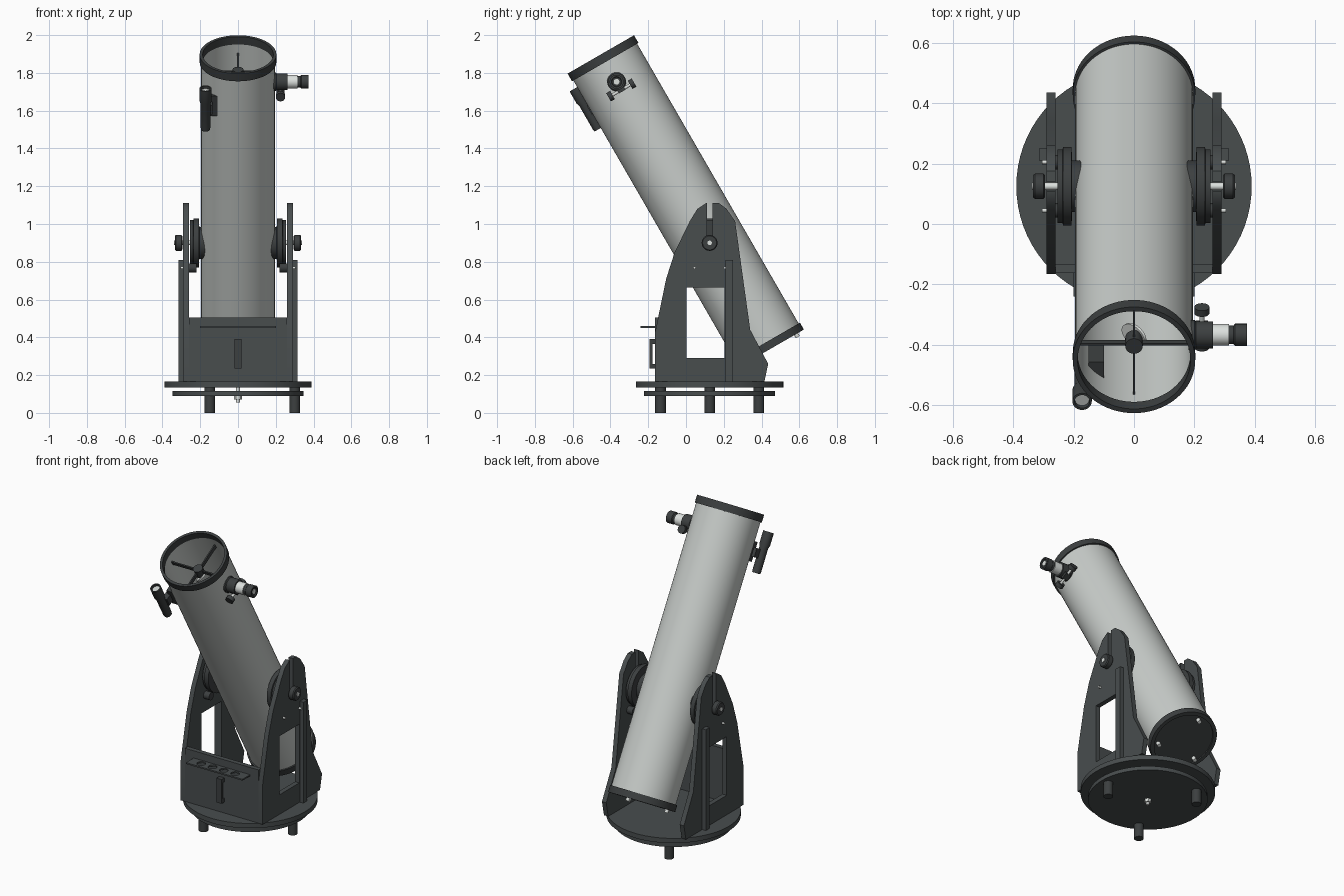
import bpy, bmesh
from math import pi, cos, sin, radians
from mathutils import Matrix, Vector

cube = bpy.data.objects.get("Cube")
if cube:
    bpy.data.objects.remove(cube, do_unlink=True)


def material(name, r, g, b):
    m = bpy.data.materials.new(name)
    m.use_nodes = True
    m.diffuse_color = (r, g, b, 1)
    m.node_tree.nodes["Principled BSDF"].inputs["Base Color"].default_value = (r, g, b, 1)
    return m


TUBE = material("pale grey tube", 0.58, 0.61, 0.59)
BOARD = material("charcoal board", 0.065, 0.074, 0.076)
BLACK = material("black plastic", 0.045, 0.05, 0.051)
METAL = material("bright metal", 0.72, 0.75, 0.73)
WORLD = Matrix.Identity(4)
PIVOT = Vector((0, 0.125, 0.9))
# Tube space: z runs along the optical axis, origin at the altitude pivot
AXIS = Matrix.Translation(PIVOT) @ Matrix.Rotation(radians(30), 4, 'X')
parts = []


def finish(bm, name, mat, matrix):
    bm.transform(matrix)
    bmesh.ops.recalc_face_normals(bm, faces=bm.faces)
    mesh = bpy.data.meshes.new(name)
    bm.to_mesh(mesh)
    bm.free()
    mesh.materials.append(mat)
    ob = bpy.data.objects.new(name, mesh)
    bpy.context.collection.objects.link(ob)
    parts.append(ob)
    return ob


def lathe(name, profile, mat, matrix=WORLD, seg=32, ring=False):
    """Turn (radius, height) points about z; ring closes the profile, otherwise cap the ends."""
    bm = bmesh.new()
    loops = [[bm.verts.new((r * cos(2 * pi * i / seg), r * sin(2 * pi * i / seg), h))
              for i in range(seg)] for r, h in profile]
    pairs = list(zip(loops, loops[1:]))
    if ring:
        pairs.append((loops[-1], loops[0]))
    else:
        bm.faces.new(loops[0])
        bm.faces.new(loops[-1])
    for a, b in pairs:
        for i in range(seg):
            j = (i + 1) % seg
            bm.faces.new((a[i], a[j], b[j], b[i]))
    return finish(bm, name, mat, matrix)


def rod(name, r, h0, h1, mat, matrix=WORLD, seg=32):
    return lathe(name, [(r, h0), (r, h1)], mat, matrix, seg)


def box(name, lo, hi, mat, matrix=WORLD):
    bm = bmesh.new()
    bmesh.ops.create_cube(bm, size=1)
    for v in bm.verts:
        v.co = [lo[k] if v.co[k] < 0 else hi[k] for k in range(3)]
    return finish(bm, name, mat, matrix)


def plate(name, loops, depth, mat, matrix):
    """Flat plate from an outline and hole loops, thickened along z."""
    bm = bmesh.new()
    edges = []
    for pts in loops:
        vs = [bm.verts.new((x, y, 0)) for x, y in pts]
        edges += [bm.edges.new((vs[i - 1], vs[i])) for i in range(len(vs))]
    bmesh.ops.triangle_fill(bm, edges=edges, use_beauty=True, normal=(0, 0, 1))
    out = bmesh.ops.extrude_face_region(bm, geom=bm.faces[:], use_keep_orig=True)
    moved = [g for g in out["geom"] if isinstance(g, bmesh.types.BMVert)]
    bmesh.ops.translate(bm, verts=moved, vec=(0, 0, depth))
    return finish(bm, name, mat, matrix)


def rect(x0, x1, y0, y1):
    return [(x0, y0), (x1, y0), (x1, y1), (x0, y1)]


def sideways(x, y, z, side=1):
    """Matrix that points z along +x or -x from a location."""
    return Matrix.Translation((x, y, z)) @ Matrix.Rotation(side * pi / 2, 4, 'Y')


# Ground board, turntable, feet and centre bolt
base = Matrix.Translation((0, PIVOT.y, 0))
rod("turntable", 0.39, 0.135, 0.165, BOARD, base, 72)
rod("ground_board", 0.347, 0.09, 0.115, BOARD, base, 72)
for i in range(3):
    a = 2 * pi * i / 3
    rod("foot", 0.028, 0, 0.135, BLACK, base @ Matrix.Translation((0.3 * cos(a), 0.3 * sin(a), 0)))
rod("centre_bolt", 0.01, 0.055, 0.136, METAL, base, 16)
rod("centre_nut", 0.02, 0.07, 0.09, METAL, base, 6)

# Rocker box sides, bearings, rollers and tension knobs
outline = [(-0.165, 0.165), (-0.165, 0.42), (-0.105, 0.71), (-0.06, 0.85), (0.02, 1.015),
           (0.06, 1.08), (0.105, 1.11), (0.11, 1.11), (0.11, 0.9), (0.14, 0.9), (0.14, 1.11),
           (0.175, 1.11), (0.215, 1.08), (0.26, 1.015), (0.34, 0.44), (0.435, 0.26), (0.415, 0.165)]
window = rect(0.003, 0.205, 0.29, 0.665)
for s in (1, -1):
    x0 = 0.26 if s > 0 else -0.29
    upright = Matrix(((0, 0, 1, x0), (1, 0, 0, 0), (0, 1, 0, 0), (0, 0, 0, 1)))
    plate("side_board", [outline, window], 0.03, BOARD, upright)
    xs = sorted((s * 0.29, s * 0.315))
    box("side_stiffener", (xs[0], 0.21, 0.165), (xs[1], 0.25, 0.81), BOARD)
    hub = sideways(0, PIVOT.y, PIVOT.z, s)
    lathe("altitude_bearing", [(0.085, 0.17), (0.085, 0.205), (0.13, 0.207), (0.13, 0.235),
                               (0.122, 0.237), (0.122, 0.253)], BLACK, hub, 48)
    rod("altitude_shaft", 0.012, 0.25, 0.338, METAL, hub, 16)
    lathe("tension_knob", [(0.036, 0.295), (0.042, 0.3), (0.042, 0.328), (0.037, 0.334)], BLACK, hub)
    for y in (0.045, 0.205):
        at = sideways(0, y, 0.768, s)
        rod("bearing_roller", 0.024, 0.22, 0.26, BLACK, at, 24)
        rod("roller_screw", 0.007, 0.255, 0.305, METAL, at, 12)

# Front board, handle and eyepiece tray
box("front_board", (-0.26, -0.163, 0.165), (0.26, -0.133, 0.505), BOARD)
box("handle_grip", (-0.018, -0.192, 0.235), (0.018, -0.178, 0.39), BLACK)
for z in (0.235, 0.365):
    box("handle_post", (-0.018, -0.18, z), (0.018, -0.16, z + 0.025), BLACK)
holes = [[(cx + 0.026 * cos(pi * i / 12), -0.2 + 0.026 * sin(pi * i / 12)) for i in range(24)]
         for cx in (-0.12, -0.04, 0.04, 0.12)]
plate("eyepiece_tray", [rect(-0.2, 0.2, -0.24, -0.16)] + holes, 0.009, BOARD,
      Matrix.Translation((0, 0, 0.45)))

# Optical tube with end rings, mirror cell and collimation screws
lathe("tube", [(0.195, -0.63), (0.195, 1.14), (0.19, 1.14), (0.19, -0.63)], TUBE, AXIS, 72, True)
lathe("front_ring", [(0.203, 1.105), (0.203, 1.152), (0.187, 1.152), (0.187, 1.105)],
      BLACK, AXIS, 72, True)
lathe("rear_ring", [(0.203, -0.647), (0.203, -0.605), (0.18, -0.605), (0.18, -0.647)],
      BLACK, AXIS, 72, True)
rod("mirror_cell", 0.182, -0.638, -0.61, BLACK, AXIS, 72)
rod("primary_mirror", 0.175, -0.61, -0.58, METAL, AXIS, 48)
for i in range(3):
    a = 2 * pi * i / 3 + pi / 2
    at = AXIS @ Matrix.Translation((0.155 * cos(a), 0.155 * sin(a), 0))
    rod("collimation_screw", 0.012, -0.665, -0.63, METAL, at, 16)

# Secondary mirror on a four-vane spider
box("spider_vane_across", (-0.19, -0.004, 1.025), (0.19, 0.004, 1.05), BLACK, AXIS)
box("spider_vane_upright", (-0.004, -0.19, 1.025), (0.004, 0.19, 1.05), BLACK, AXIS)
rod("secondary_hub", 0.029, 1.005, 1.06, BLACK, AXIS)
tilt = AXIS @ Matrix.Translation((0, 0, 0.985)) @ Matrix.Rotation(radians(135), 4, 'Y')
rod("secondary_mirror", 0.038, -0.005, 0.005, METAL, tilt @ Matrix.Diagonal((1.4, 1, 1, 1)))

# Focuser with eyepiece and twin knobs
focus = AXIS @ sideways(0, 0, 0.985)
lathe("focuser_body", [(0.05, 0.18), (0.05, 0.2), (0.045, 0.205), (0.045, 0.262)], BLACK, focus)
rod("focuser_drawtube", 0.036, 0.255, 0.315, METAL, focus)
lathe("eyepiece", [(0.031, 0.31), (0.031, 0.33), (0.037, 0.335), (0.037, 0.374), (0.027, 0.374),
                   (0.024, 0.368)], BLACK, focus)
rod("eyepiece_lens", 0.015, 0.36, 0.371, METAL, focus, 24)
cross = AXIS @ Matrix.Translation((0.225, 0, 0.935)) @ Matrix.Rotation(pi / 2, 4, 'X')
rod("focus_axle", 0.008, -0.06, 0.06, METAL, cross, 16)
box("focus_axle_housing", (0.205, -0.02, 0.925), (0.245, 0.02, 0.96), BLACK, AXIS)
for lo in (-0.078, 0.054):
    rod("focus_knob", 0.025, lo, lo + 0.024, BLACK, cross, 24)

# Finder scope and its bracket
finder = AXIS @ Matrix.Translation((-0.172, -0.209, 0))
lathe("finder_scope", [(0.019, 0.82), (0.024, 0.815), (0.026, 0.83), (0.026, 0.97), (0.032, 0.99),
                       (0.032, 1.065), (0.025, 1.065), (0.024, 1.045)], BLACK, finder)
rod("finder_lens", 0.024, 1.04, 1.05, TUBE, finder, 24)
box("finder_shoe", (-0.15, -0.162, 0.87), (-0.1, -0.1, 0.99), BLACK, AXIS)
box("finder_stem", (-0.17, -0.2, 0.9), (-0.135, -0.14, 0.955), BLACK, AXIS)

# Smooth the round sides and keep the edges sharp
bpy.ops.object.select_all(action='DESELECT')
for ob in parts:
    ob.select_set(True)
bpy.context.view_layer.objects.active = parts[0]
bpy.ops.object.shade_smooth_by_angle(angle=radians(35))
